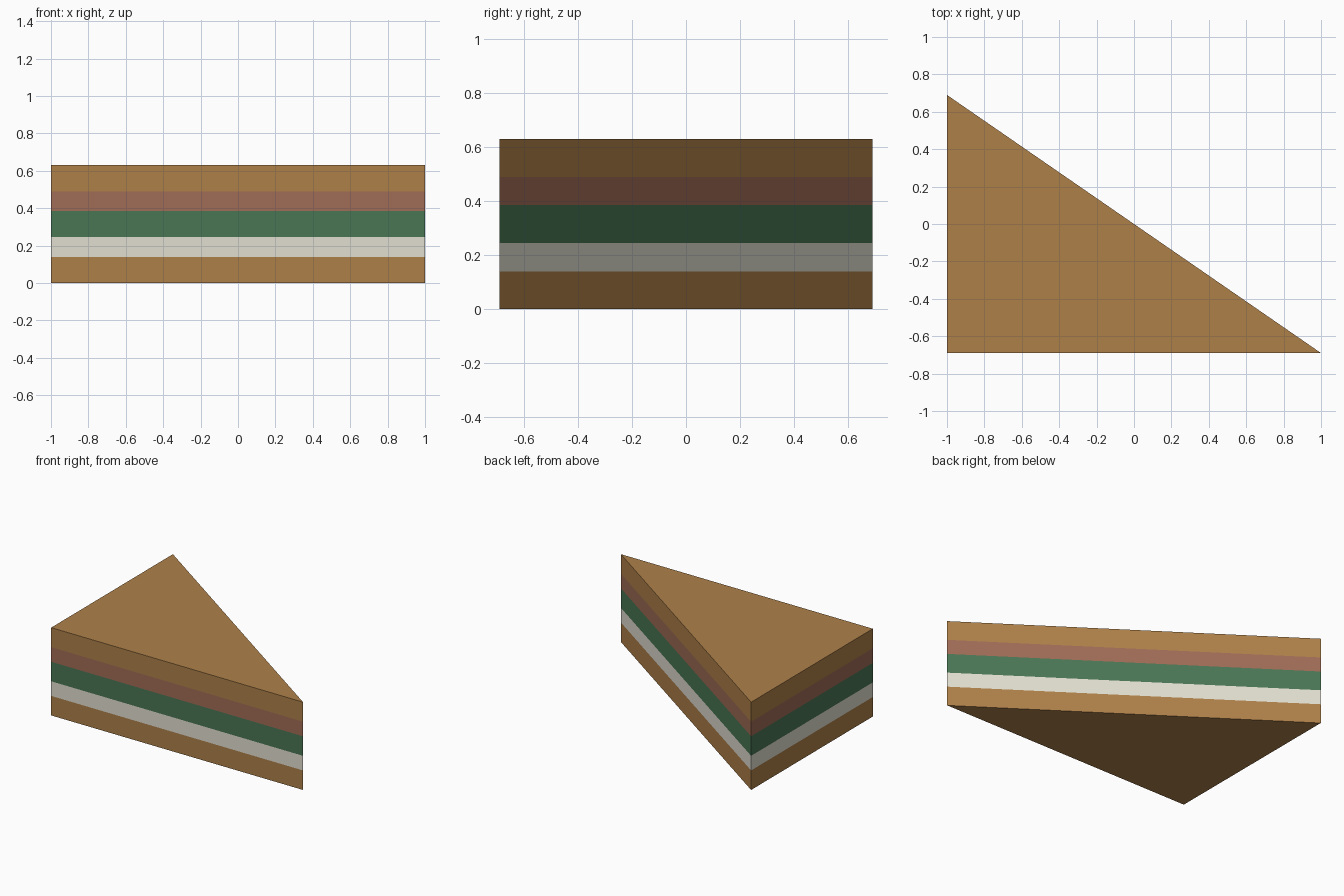
import bpy, bmesh

if "Cube" in bpy.data.objects:
    bpy.data.objects.remove(bpy.data.objects["Cube"])


def material(name, rgb):
    """Flat colour from sRGB 0-255 values."""
    lin = [((c / 255 + 0.055) / 1.055) ** 2.4 for c in rgb]
    m = bpy.data.materials.new(name)
    m.diffuse_color = (*lin, 1)
    m.use_nodes = True
    m.node_tree.nodes["Principled BSDF"].inputs["Base Color"].default_value = m.diffuse_color
    return m


bread = material("bread_brown", (174, 128, 73))
cream = material("cream_white", (225, 222, 208))
green = material("lettuce_green", (74, 118, 84))
red = material("meat_red", (160, 108, 86))

# Right-angled slice outline seen from above
OUTLINE = [(-1, -0.69), (1, -0.69), (-1, 0.69)]


def layer(name, z0, z1, mat):
    """Triangular slab between two heights."""
    bm = bmesh.new()
    base = bm.faces.new([bm.verts.new((x, y, z0)) for x, y in OUTLINE])
    top = bmesh.ops.extrude_face_region(bm, geom=[base], use_keep_orig=True)["geom"]
    for v in top:
        if isinstance(v, bmesh.types.BMVert):
            v.co.z = z1
    bmesh.ops.recalc_face_normals(bm, faces=bm.faces)
    me = bpy.data.meshes.new(name)
    bm.to_mesh(me)
    bm.free()
    me.materials.append(mat)
    bpy.context.collection.objects.link(bpy.data.objects.new(name, me))


# Layers stacked from the bottom up
z = 0
for name, thick, mat in [("bottom_bread", 0.14, bread),
                         ("cheese_layer", 0.105, cream),
                         ("lettuce_layer", 0.14, green),
                         ("meat_layer", 0.105, red),
                         ("top_bread", 0.14, bread)]:
    layer(name, z, z + thick, mat)
    z += thick
